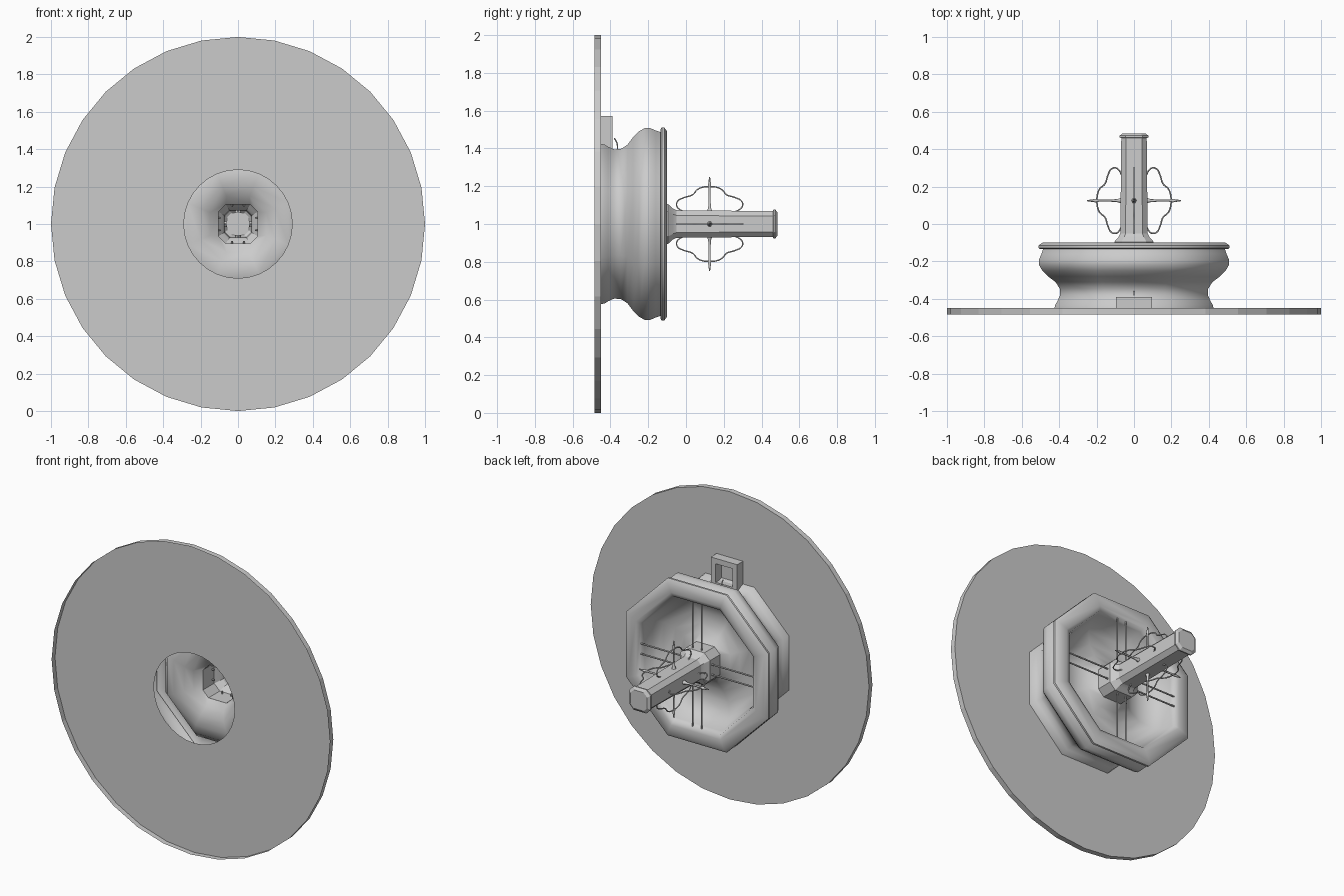
import bpy, bmesh, math

if "Cube" in bpy.data.objects:
    bpy.data.objects.remove(bpy.data.objects["Cube"])

CZ = 1.0  # height of the common axis, which runs along y


def finish(bm, name, smooth=None):
    bmesh.ops.recalc_face_normals(bm, faces=bm.faces)
    me = bpy.data.meshes.new(name)
    bm.to_mesh(me)
    bm.free()
    ob = bpy.data.objects.new(name, me)
    bpy.context.collection.objects.link(ob)
    if smooth:
        bpy.ops.object.select_all(action='DESELECT')
        ob.select_set(True)
        bpy.context.view_layer.objects.active = ob
        bpy.ops.object.shade_smooth_by_angle(angle=math.radians(smooth))
    return ob


def loft(name, sections, cz=CZ, smooth=None, cap_end=False, closed=False):
    """Join rings of (x, z) points; each section is (y, points)."""
    bm = bmesh.new()
    rings = [[bm.verts.new((x, y, cz + z)) for x, z in pts] for y, pts in sections]
    pairs = list(zip(rings, rings[1:])) + ([(rings[-1], rings[0])] if closed else [])
    for a, b in pairs:
        n = len(a)
        for i in range(n):
            bm.faces.new((a[i], a[(i + 1) % n], b[(i + 1) % n], b[i]))
    if cap_end:
        bm.faces.new(rings[-1])
    return finish(bm, name, smooth)


def ngon(r, n, phase=0.0):
    return [(r * math.cos(2 * math.pi * (i + phase) / n),
             r * math.sin(2 * math.pi * (i + phase) / n)) for i in range(n)]


def octagon(apothem):
    return ngon(apothem / math.cos(math.pi / 8), 8, 0.5)


def chamfered(h, c):
    return [(h, -c), (h, c), (c, h), (-c, h), (-h, c), (-h, -c), (-c, -h), (c, -h)]


def square(h):
    return [(h, h), (-h, h), (-h, -h), (h, -h)]


def place(k, r, y, t=0.0):
    """Point on side k of the axis: r outwards, y along the axis, t sideways."""
    c, s = [(1, 0), (0, 1), (-1, 0), (0, -1)][k]
    return (r * c - t * s, y, CZ + r * s + t * c)


def wire(name, pts, depth, radii=None, smooth=True):
    cu = bpy.data.curves.new(name, 'CURVE')
    cu.dimensions = '3D'
    cu.bevel_depth = depth
    cu.bevel_resolution = 1
    cu.resolution_u = 5
    cu.use_fill_caps = True
    sp = cu.splines.new('BEZIER' if smooth else 'POLY')
    target = sp.bezier_points if smooth else sp.points
    target.add(len(pts) - 1)
    for i, p in enumerate(pts):
        if smooth:
            target[i].co = p
            target[i].handle_left_type = target[i].handle_right_type = 'AUTO'
        else:
            target[i].co = (*p, 1)
        target[i].radius = radii[i] if radii else 1
    ob = bpy.data.objects.new(name, cu)
    bpy.context.collection.objects.link(ob)
    return ob


# Large disc with a round hole: a shallow dish, open towards the front
loft("back_disc", [(-0.485, ngon(1.0, 32)), (-0.45, ngon(1.0, 32)), (-0.45, ngon(.29, 32))])

# Octagonal bell: outer wall, rim, then the cup floor rising to the post
profile = [(-0.45, .425), (-0.43, .42), (-0.41, .408), (-0.38, .395), (-0.345, .397),
           (-0.31, .42), (-0.28, .46), (-0.25, .49), (-0.22, .507), (-0.19, .508),
           (-0.16, .495), (-0.135, .487), (-0.134, .503), (-0.128, .511), (-0.115, .511),
           (-0.10, .49), (-0.10, .43), (-0.11, .405), (-0.14, .395), (-0.20, .38),
           (-0.25, .335), (-0.275, .27), (-0.265, .20), (-0.24, .15)]
loft("bell_cup", [(y, octagon(r)) for y, r in profile]
     + [(-0.20, chamfered(.105, .065))], smooth=50)

# Hollow central post with flared collar and domed end
post = [(-0.21, .105, .065), (-0.095, .105, .065), (-0.082, .095, .06), (-0.07, .083, .052),
        (-0.05, .073, .045), (0.46, .068, .042), (0.463, .077, .045), (0.472, .077, .045),
        (0.485, .06, .035)]
loft("centre_post", [(y, chamfered(h, c)) for y, h, c in post], smooth=25, cap_end=True)

# Square bracket above the bell
loft("top_bracket", [(-0.45, square(.095)), (-0.39, square(.095)),
                     (-0.39, square(.06)), (-0.45, square(.06))],
     cz=1.478, closed=True)
wire("bracket_hook", [(0, -0.38, 1.455), (0, -0.366, 1.43), (0, -0.362, 1.38)], 0.004)

# Wire loops, spikes and paired stems on the four sides of the post
half = [(.066, -.01), (.075, -.03), (.095, -.049), (.12, -.045), (.14, -.01),
        (.155, .035), (.182, .06), (.195, .09), (.198, .125)]
loop = half + [(r, 0.25 - y) for r, y in reversed(half[:-1])]
for k in range(4):
    wire(f"wire_loop_{k}", [place(k, r, y) for r, y in loop], 0.004)
    wire(f"spike_{k}", [place(k, r, 0.125) for r in (.06, .085, .12, .19, .205, .25)],
         0.006, [3, 1.5, 1, 1, 1.6, 0.5], smooth=False)
    for side in (-1, 1):
        wire(f"stem_{k}_{side}", [place(k, r, -.115, side * .033) for r in (.09, .39, .44)],
             0.005, [1, 1, 0.4], smooth=False)
